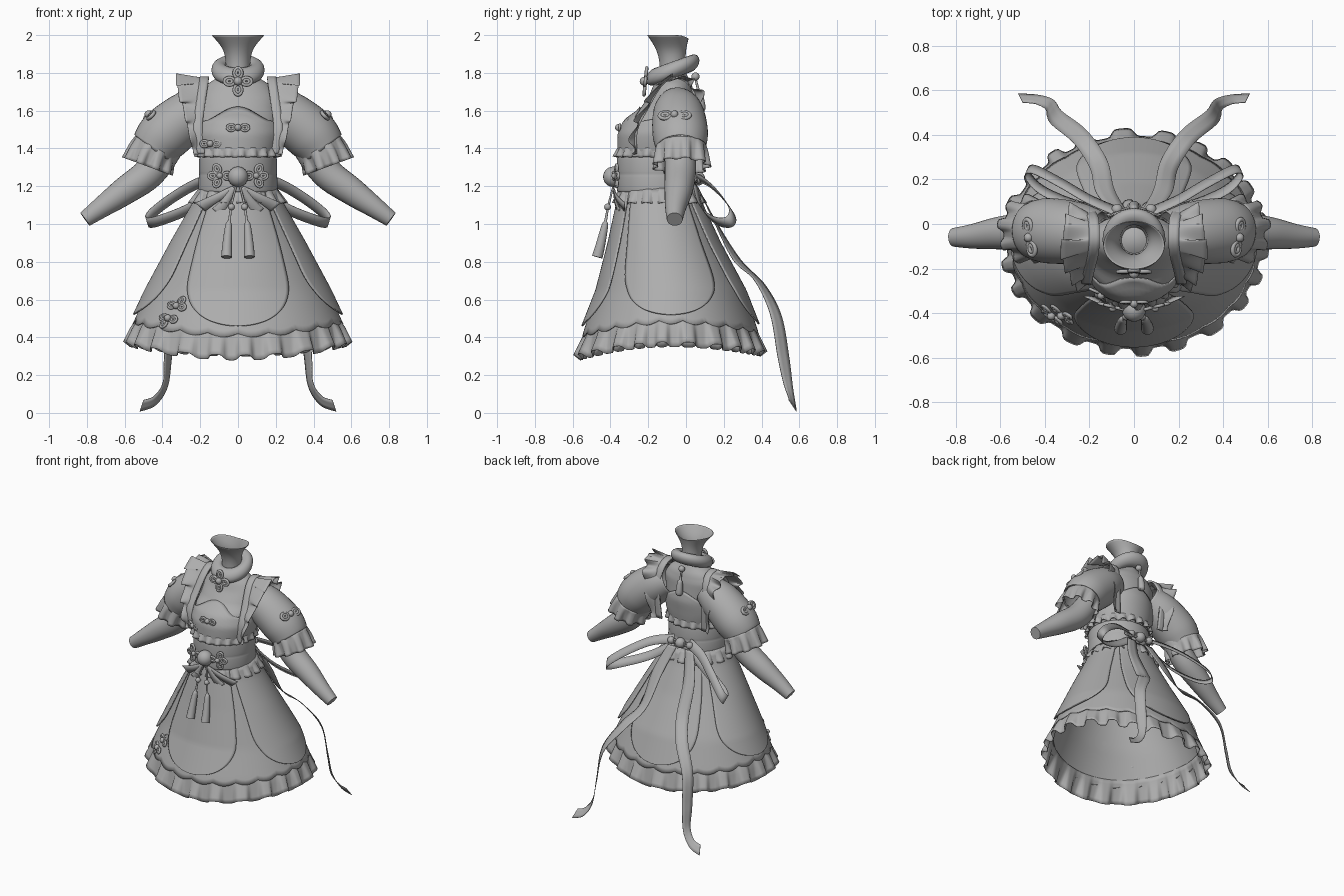
import bpy, bmesh, math
from mathutils import Vector
from math import sin, cos, pi, tanh

if "Cube" in bpy.data.objects:
    bpy.data.objects.remove(bpy.data.objects["Cube"])

cloth = bpy.data.materials.new("grey_cloth")
cloth.diffuse_color = (0.42, 0.42, 0.42, 1)
cloth.use_nodes = True
cloth.node_tree.nodes["Principled BSDF"].inputs["Base Color"].default_value = cloth.diffuse_color


# ---------- helpers ----------
def part(name, sheets, thick=0.0, cap=False, angle=50):
    """One object from sheets (f(u,v), nu, nv) with u, v in 0..1."""
    bm = bmesh.new()
    for f, nu, nv in sheets:
        g = [[bm.verts.new(f(i / nu, j / nv)) for i in range(nu + 1)] for j in range(nv + 1)]
        for j in range(nv):
            for i in range(nu):
                bm.faces.new((g[j][i], g[j][i + 1], g[j + 1][i + 1], g[j + 1][i]))
    bmesh.ops.remove_doubles(bm, verts=bm.verts, dist=1e-5)
    if cap:
        bmesh.ops.holes_fill(bm, edges=[e for e in bm.edges if e.is_boundary], sides=0)
    bmesh.ops.recalc_face_normals(bm, faces=bm.faces)
    me = bpy.data.meshes.new(name)
    bm.to_mesh(me)
    bm.free()
    me.materials.append(cloth)
    ob = bpy.data.objects.new(name, me)
    bpy.context.collection.objects.link(ob)
    if thick:
        m = ob.modifiers.new("thickness", 'SOLIDIFY')
        m.thickness, m.offset = thick, 0
    bpy.ops.object.select_all(action='DESELECT')
    ob.select_set(True)
    bpy.context.view_layer.objects.active = ob
    bpy.ops.object.shade_smooth_by_angle(angle=math.radians(angle))
    return ob


def spline(pts, t):
    """Smooth curve through tuples of any size."""
    n = len(pts) - 1
    k = min(int(t * n), n - 1)
    s = t * n - k
    p = [pts[max(0, min(n, k + d))] for d in (-1, 0, 1, 2)]
    return [b + 0.5 * s * (c - a + s * (2 * a - 5 * b + 4 * c - d + s * (3 * (b - c) + d - a)))
            for a, b, c, d in zip(*p)]


def flip(f, s):
    return lambda u, v: (s * f(u, v)[0], f(u, v)[1], f(u, v)[2])


def tube(pts, wave=0, n=0, squash=1.0):
    """Tube through (x, y, z, radius); wave pleats grow towards the end."""
    def f(u, v):
        p = spline(pts, v)
        d = Vector(spline(pts, min(1, v + .01))[:3]) - Vector(spline(pts, max(0, v - .01))[:3])
        d.normalize()
        ref = Vector((0, 1, 0)) if abs(d.y) < .9 else Vector((1, 0, 0))
        a = d.cross(ref).normalized()
        b = a.cross(d)
        t = u * 2 * pi
        r = p[3] + wave * v * tanh(2 * sin(n * t))
        return Vector(p[:3]) + a * r * cos(t) + b * r * squash * sin(t)
    return f


def band(pts):
    """Flat ribbon through (x, y, z, half-width vector)."""
    def f(u, v):
        p = spline(pts, v)
        return Vector(p[:3]) + Vector(p[3:]) * (2 * u - 1)
    return f


def ball(c, r, sz=1.0):
    return (lambda u, v: (c[0] + r * sin(pi * v) * cos(2 * pi * u), c[1] + r * sin(pi * v) * sin(2 * pi * u),
                          c[2] + r * sz * cos(pi * v)), 20, 12)


def knot(name, c, normal, size, angles, bead=.3, roll=0):
    """Rope loops laid flat around a bead."""
    c, n = Vector(c), Vector(normal).normalized()
    ex = Vector((0, 0, 1)).cross(n).normalized()
    ey = n.cross(ex)

    def loop(ang, k):
        a = math.radians(ang + roll)
        d, e = ex * cos(a) + ey * sin(a), ey * cos(a) - ex * sin(a)

        def f(u, v):
            t, s = 2 * pi * v, 2 * pi * u
            out = d * cos(t) * .36 + e * sin(t) * .27
            return c + size * (d * .6 + k * out + .12 * (out.normalized() * cos(s) + n * sin(s)))
        return f
    part(name, [(loop(a, k), 8, 24) for a in angles for k in (1, .5)] + [ball(c + n * size * .1, size * bead)])


def ring(table, a, z, off=0):
    """Point on a stack of ellipses (z, rx, cy, ry); angle 0 is the front."""
    for p, q in zip(table, table[1:]):
        if z >= q[0] or q is table[-1]:
            t = (z - p[0]) / (q[0] - p[0])
            rx, cy, ry = [p[i] + (q[i] - p[i]) * t for i in (1, 2, 3)]
            return ((rx + off) * sin(a), cy - (ry + off) * cos(a), z)


SKIRT = [(1.2, .19, -.145, .19), (1.1, .23, -.14, .215), (.9, .34, -.115, .28),
         (.65, .47, -.08, .375), (.45, .56, -.08, .45), (.25, .615, -.08, .505)]
TORSO = [(1.82, .06, -.07, .06), (1.78, .10, -.07, .08), (1.74, .165, -.07, .10), (1.68, .205, -.075, .12),
         (1.6, .21, -.10, .15), (1.55, .215, -.13, .185), (1.48, .215, -.15, .195),
         (1.41, .205, -.155, .195), (1.34, .195, -.16, .195), (1.15, .195, -.15, .19)]


def seam(a):
    c = cos(a)
    return .49 - (.07 if c > 0 else .05) * c * c


# ---------- skirt, hem ruffle, apron panels ----------
def skirt(u, v):
    a = u * 2 * pi
    return ring(SKIRT, a, 1.2 + (seam(a) - .02 * abs(sin(11 * a)) - 1.2) * v, .004)


def hem(u, v):
    a = u * 2 * pi
    w = tanh(2.5 * sin(22 * a + .7 * sin(5 * a)))
    return ring(SKIRT, a, seam(a) + .03 - .158 * v + .014 * v * w, -.006 + v * (.01 + .022 * w))


part("skirt", [(skirt, 154, 24)], .006)
part("hem_ruffle", [(hem, 308, 6)], .004)


def panel(centre, top_w, low_w, bottom):
    def f(u, v):
        v = sin(v * pi / 2)
        e = max(0, (v - .62) / .38)
        half = (top_w + (low_w - top_w) * v) * math.sqrt(max(0, 1 - e ** 2.4))
        return ring(SKIRT, centre + (2 * u - 1) * half, 1.18 + (bottom - 1.18) * v, .012 + .012 * v)
    return f


part("front_apron", [(panel(0, .72, .55, .46), 28, 40)], .008)
part("back_apron", [(panel(pi, .72, .52, .47), 28, 40)], .008)
for s, side in ((1, "right"), (-1, "left")):
    part(side + "_apron", [(panel(s * pi / 2, .75, .66, .52), 28, 40)], .008)


# ---------- torso, bodice, belt, waist ruffles ----------
def frill(table, z0, z1, o0, o1, wave, n):
    return lambda u, v: ring(table, u * 2 * pi, z0 + (z1 - z0) * v + .3 * wave * v * sin(n * 2 * pi * u),
                             o0 + (o1 - o0) * v + wave * v * tanh(2 * sin(n * 2 * pi * u)))


part("torso", [(frill(TORSO, 1.82, 1.15, 0, 0, 0, 1), 64, 40)], cap=True, angle=70)


def bodice(u, v):
    a = u * 2 * pi
    top = 1.57 + .03 * cos(2 * a) + .02 * cos(4 * a)
    return ring(TORSO, a, top + (1.37 - top) * v, .006 + .008 * sin(pi * v))


part("bodice", [(bodice, 64, 12)], .006)
part("underbust_ruffle", [(frill(TORSO, 1.41, 1.355, .008, .022, .012, 20), 160, 4)], .004)
part("peplum_ruffle", [(frill(SKIRT, 1.19, 1.11, .012, .025, .014, 16), 160, 5)], .004)
BELT = [(1.36, .20, -.16, .20), (1.15, .205, -.155, .205)]
part("belt", [(lambda u, v: ring(BELT, u * 2 * pi, 1.355 - .185 * v,
                                 .003 * abs(sin(2 * pi * v)) ** .5), 64, 24)], .006)


# ---------- neck and collar ----------
def neck(u, v):
    a = u * 2 * pi
    z, rx, cy, ry = spline([(1.76, .065, -.07, .068), (1.86, .064, -.072, .068), (1.93, .082, -.08, .08),
                            (2, .137, -.095, .108)], v)
    return (rx * sin(a), cy - ry * cos(a), z - .018 * v ** 4 * (max(0, -cos(a)) ** 4))


part("neck", [(neck, 40, 14)], .003)


def collar(u, v):
    a, t = 2 * pi * u, 2 * pi * v
    r = .098 + .043 * cos(t)
    y = -r * cos(a)
    return (r * sin(a), -.07 + y, 1.815 + .36 * y + .045 * sin(t))


part("collar", [(collar, 48, 16)])
knot("collar_knot", (0, -.215, 1.755), (0, -1, .1), .075, (0, 90, 180, 270))
part("collar_tassel", [ball((0, .05, 1.78), .022), (tube([(0, .05, 1.77, .006), (0, .065, 1.71, .008),
     (0, .07, 1.69, .018), (0, .08, 1.61, .024), (0, .08, 1.6, .002)]), 12, 20)])

# ---------- arms, sleeves, shoulder straps, ribbons ----------
SLEEVE = [(.15, -.05, 1.63, .10), (.25, -.04, 1.58, .13), (.385, -.03, 1.475, .14), (.45, -.03, 1.395, .122)]
CUFF = [(.435, -.025, 1.41, .12), (.458, -.025, 1.365, .124), (.48, -.025, 1.305, .128)]
ARM = [(.36, -.03, 1.42, .08), (.465, -.03, 1.275, .083), (.6, -.04, 1.175, .074), (.72, -.055, 1.09, .056),
       (.81, -.06, 1.025, .042)]
STRAP = [(.19, -.265, 1.37), (.212, -.26, 1.5), (.20, -.20, 1.62), (.183, -.13, 1.735), (.178, -.06, 1.775),
         (.183, .02, 1.735), (.20, .06, 1.6), (.185, .05, 1.37)]
LOOP = [(.06, .05, 1.25), (.2, .11, 1.22), (.33, .185, 1.15), (.45, .245, 1.06), (.48, .225, 1.01),
        (.41, .15, 1.02), (.24, .08, 1.09), (.06, .05, 1.21)]
TAIL = [(.07, .06, 1.2, .035, 0, 0), (.13, .15, 1.02, .042, -.005, 0), (.16, .27, .81, .038, -.02, 0),
        (.24, .39, .69, .03, -.028, .012), (.345, .475, .52, .024, -.03, .005), (.37, .515, .3, .02, -.03, 0),
        (.385, .54, .15, .012, -.025, .012), (.44, .56, .065, .004, -.02, .024), (.51, .565, .038, -.01, -.02, .03)]


def strap_ruffle(u, v):
    p = spline(STRAP, v)
    w = sin(v * 16 * pi)
    swell = sin(pi * v) ** (3 if v < .5 else 1.5)
    length = .035 + .105 * swell
    return (p[0] + .01 + length * u, p[1] + .014 * u * w * (1 + sin(pi * v)) + (.03 * u if p[1] > 0 else -.02 * u),
            p[2] + u * (.002 + .022 * w) * sin(pi * v))


for s, side in ((1, "right_"), (-1, "left_")):
    part(side + "arm", [(flip(tube(ARM), s), 28, 20)], cap=True)
    part(side + "sleeve", [(flip(tube(SLEEVE, squash=1.03), s), 36, 16)], .005)
    part(side + "cuff_ruffle", [(flip(tube(CUFF, .016, 9, 1.1), s), 108, 6)], .004)
    part(side + "strap", [(flip(band([p + (.024, 0, 0) for p in STRAP]), s), 3, 40)], .012)
    part(side + "strap_ruffle", [(flip(strap_ruffle, s), 6, 120)], .004)
    part(side + "bow_loop", [(flip(band([p + (.008, -.018, .026) for p in LOOP]), s), 2, 48)], .004)
    part(side + "bow_tail", [(flip(band(TAIL), s), 3, 60)], .004)
    knot(side + "sleeve_knot", (s * .468, -.06, 1.575), (s * .72, -.12, .68), .085, (0, 180), .24)
    # belt flower, tassels and the small ribbons fanned out beneath
    knot(side + "belt_knot", (s * .095, -.372, 1.255), (s * .25, -1, 0), .066, (0, 65, 180, 295) if s > 0
         else (0, 115, 180, 245), .25)
    part(side + "tassel", [ball((s * .035, -.415, 1.09), .018), (tube([(s * .01, -.385, 1.2, .005),
         (s * .035, -.41, 1.1, .006), (s * .045, -.425, 1.02, .008), (s * .05, -.43, .99, .018),
         (s * .058, -.455, .88, .026), (s * .06, -.47, .825, .029)]), 14, 30)], cap=True)
    for i, (dx, dz) in enumerate(((.2, -.1), (.11, -.13))):
        part(side + "front_ribbon_%d" % i, [(flip(band([(.02, -.385, 1.19, .01, 0, .012),
             (dx * .6, -.385 + .1 * dx, 1.19 + dz * .55, .014, 0, .018),
             (dx, -.385 + .3 * dx, 1.19 + dz, .026, 0, .022)]), s), 2, 10)], .005)
    knot(side + "back_knot", (s * .075, .06, 1.24), (s * .2, 1, 0), .05, (0, 180), .5)

part("belt_bead", [ball((0, -.385, 1.25), .054)])
part("back_bead", [ball((0, .065, 1.24), .036)])

# ---------- rope fastenings ----------
knot("chest_knot", (0, -.352, 1.51), (0, -1, .1), .06, (0, 180))
knot("side_chest_knot", (-.145, -.315, 1.425), (-.45, -1, 0), .06, (0, 180))
for i, (x, z) in enumerate(((-.33, .565), (-.355, .50))):
    a = math.asin(x / .53)
    p = ring(SKIRT, a, z, .012)
    knot("skirt_knot_%d" % i, p, (sin(a), -cos(a), .4), .062, (0, 180, 60 + 180 * i), roll=-8)
